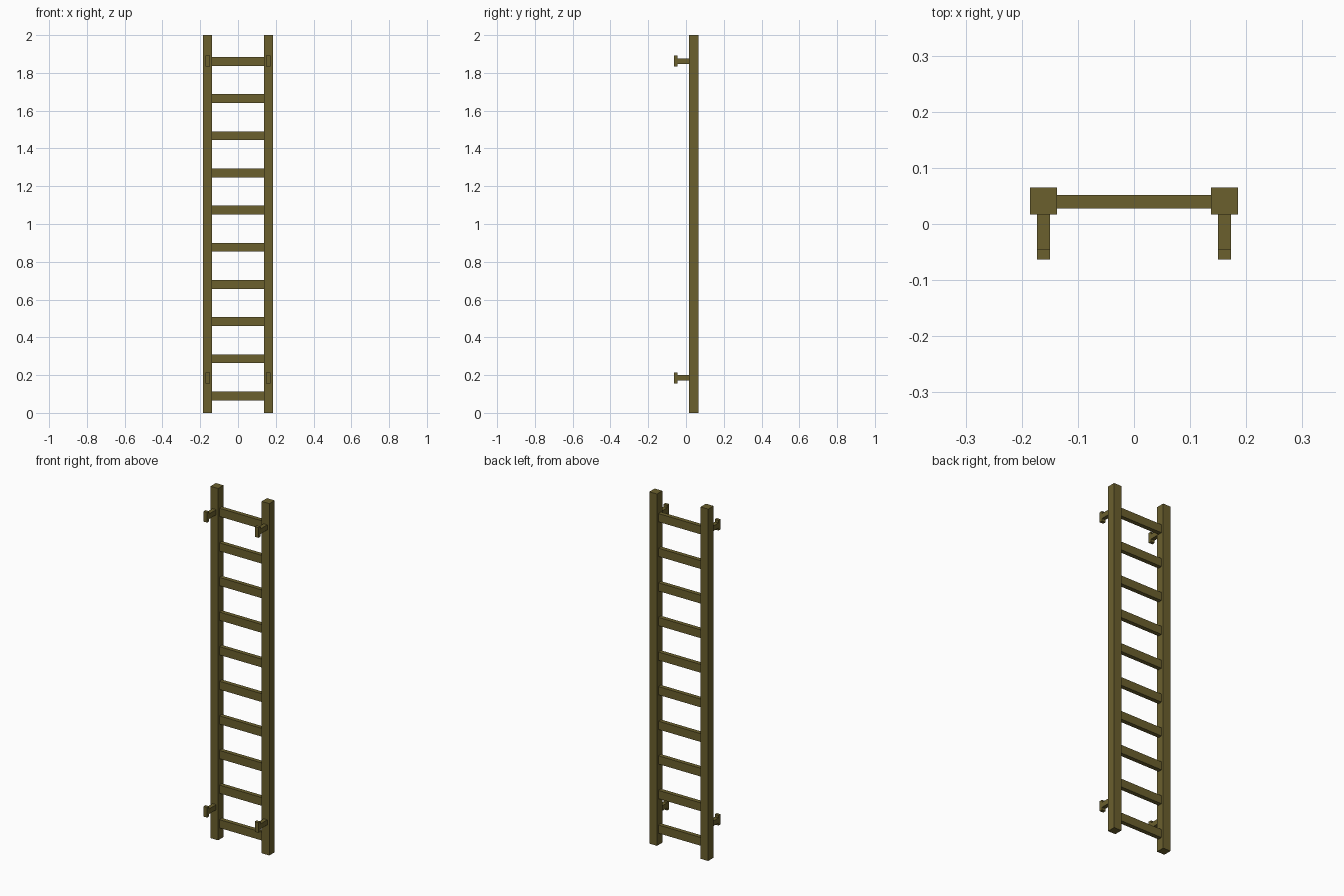
import bpy, bmesh
from mathutils import Vector

if "Cube" in bpy.data.objects:
    bpy.data.objects.remove(bpy.data.objects["Cube"])

wood = bpy.data.materials.new("olive_brown_wood")
wood.diffuse_color = (0.147, 0.117, 0.027, 1)
wood.use_nodes = True
wood.node_tree.nodes["Principled BSDF"].inputs["Base Color"].default_value = wood.diffuse_color


def box(name, lo, hi):
    """Axis-aligned box between two corners."""
    lo, hi = Vector(lo), Vector(hi)
    mesh = bpy.data.meshes.new(name)
    bm = bmesh.new()
    bmesh.ops.create_cube(bm, size=1)
    bmesh.ops.scale(bm, vec=hi - lo, verts=bm.verts)
    bmesh.ops.translate(bm, vec=(lo + hi) / 2, verts=bm.verts)
    bm.to_mesh(mesh)
    bm.free()
    mesh.materials.append(wood)
    ob = bpy.data.objects.new(name, mesh)
    bpy.context.collection.objects.link(ob)
    return ob


RAIL_X, RAIL_W = 0.161, 0.048
RAIL_Y0, RAIL_Y1 = 0.017, 0.065

for side, s in (("left", -1), ("right", 1)):
    x = s * RAIL_X
    # Upright side rail
    box(f"{side}_rail", (x - RAIL_W / 2, RAIL_Y0, 0), (x + RAIL_W / 2, RAIL_Y1, 2))
    # Wall brackets: short arm ending in a taller foot plate
    for level, z in (("lower", 0.185), ("upper", 1.862)):
        w = 0.0115
        box(f"{side}_{level}_bracket_arm", (x - w, -0.046, z - 0.0145), (x + w, RAIL_Y0, z + 0.0145))
        box(f"{side}_{level}_bracket_plate", (x - w, -0.063, z - 0.029), (x + w, -0.045, z + 0.029))

# Ten evenly spaced rungs between the rails
inner = RAIL_X - RAIL_W / 2
for i in range(10):
    z = 0.09 + i * 0.1967
    box(f"rung_{i + 1}", (-inner, 0.028, z - 0.0235), (inner, 0.052, z + 0.0235))
